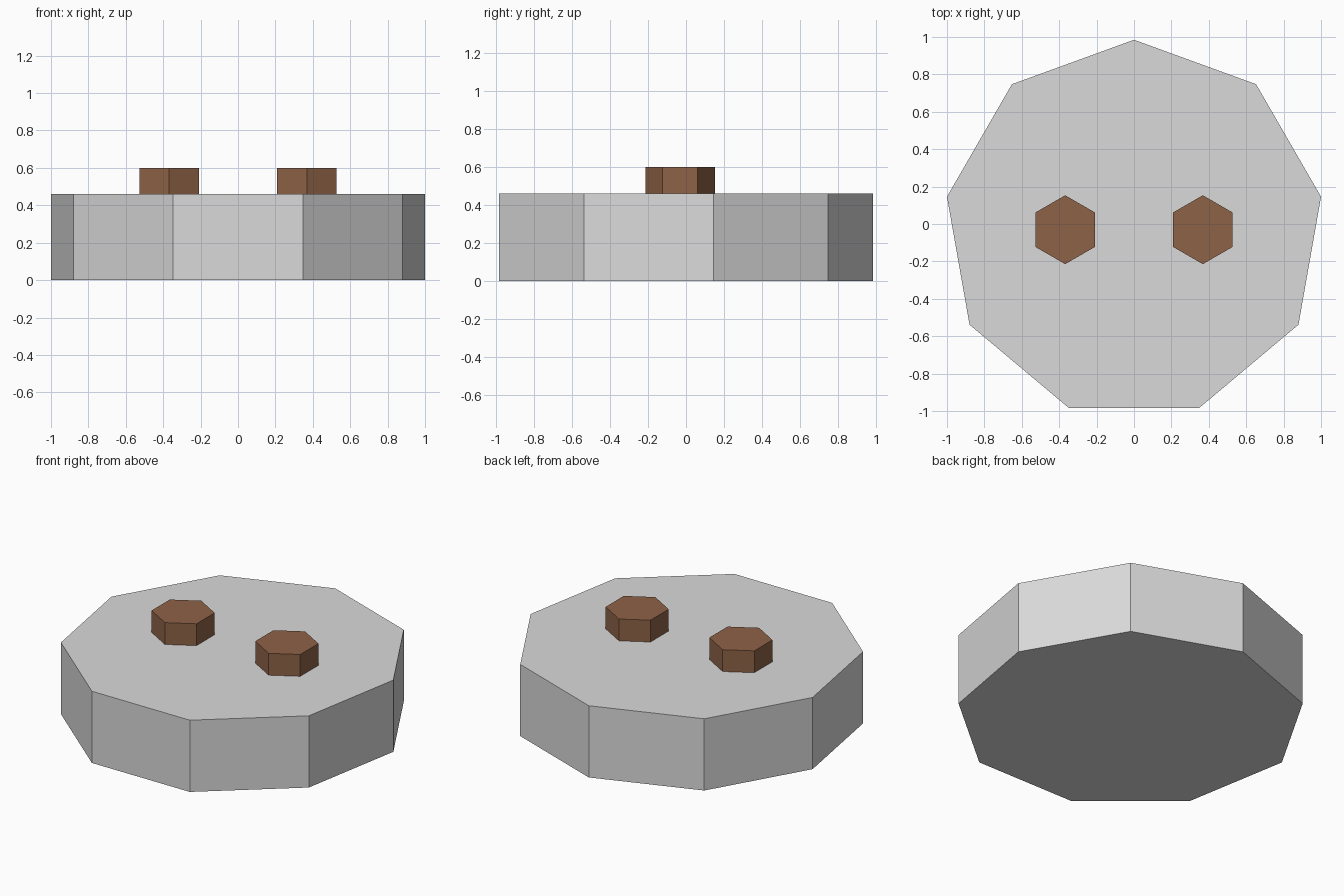
import bpy
import math

if "Cube" in bpy.data.objects:
    bpy.data.objects.remove(bpy.data.objects["Cube"])


def material(name, rgb):
    m = bpy.data.materials.new(name)
    m.diffuse_color = (*rgb, 1.0)
    m.use_nodes = True
    m.node_tree.nodes["Principled BSDF"].inputs["Base Color"].default_value = m.diffuse_color
    return m


def prism(name, sides, radius, x, y, z0, z1, mat):
    """Flat-faced prism with one corner pointing towards +y."""
    bpy.ops.mesh.primitive_cylinder_add(
        vertices=sides, radius=radius, depth=z1 - z0,
        location=(x, y, (z0 + z1) / 2))
    ob = bpy.context.object
    ob.name = name
    # make sure the first corner points to +y
    v = ob.data.vertices[0].co
    turn = math.pi / 2 - math.atan2(v.y, v.x)
    ob.rotation_euler.z = turn
    ob.data.materials.append(mat)
    return ob


grey = material("light grey", (0.70, 0.70, 0.70))
brown = material("brown", (0.27, 0.122, 0.063))

# nine-sided disc
prism("disc", 9, 1.0154, 0, -0.0305, 0, 0.46, grey)

# two hexagonal studs on top
for side, x in (("left", -0.368), ("right", 0.368)):
    prism(side + "_stud", 6, 0.184, x, -0.0305, 0.46, 0.60, brown)
